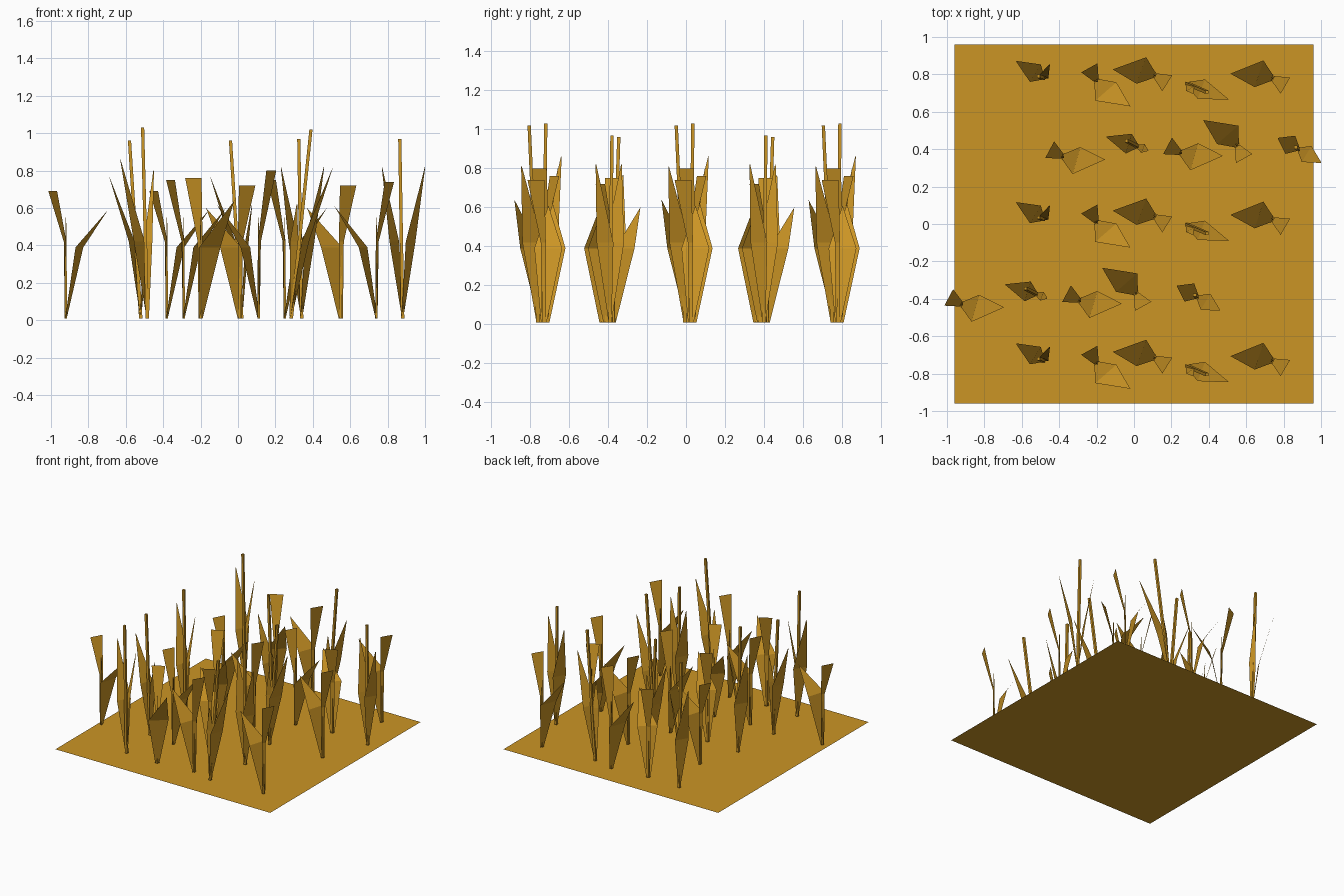
import bpy, math
from mathutils import Vector

if "Cube" in bpy.data.objects:
    bpy.data.objects.remove(bpy.data.objects["Cube"])

straw = bpy.data.materials.new("straw_ochre")
straw.diffuse_color = (0.60, 0.30, 0.018, 1)
straw.use_nodes = True
straw.node_tree.nodes["Principled BSDF"].inputs["Base Color"].default_value = straw.diffuse_color


def make(name, verts, faces):
    me = bpy.data.meshes.new(name)
    me.from_pydata(verts, [], faces)
    me.materials.append(straw)
    ob = bpy.data.objects.new(name, me)
    bpy.context.collection.objects.link(ob)
    return ob


def blade(V, F, angle, stations):
    """Folded leaf: stations are (outward, height, width) along a heading."""
    a = math.radians(angle)
    d, s = Vector((math.cos(a), math.sin(a), 0)), Vector((-math.sin(a), math.cos(a), 0))
    i = len(V)
    for out, z, w in stations:
        c = d * out + Vector((0, 0, z))
        V += [c + s * w / 2, c - s * w / 2]
    for k in range(len(stations) - 1):
        j = i + 2 * k
        F.append((j, j + 1, j + 3, j + 2))


def stalk(V, F, top, r0, r1, n=4):
    """Thin leaning prism."""
    i = len(V)
    for c, r in ((Vector((0, 0, 0.01)), r0), (Vector(top), r1)):
        for k in range(n):
            a = 2 * math.pi * (k + 0.5) / n
            V.append(c + Vector((r * math.cos(a), r * math.sin(a), 0)))
    for k in range(n):
        m = (k + 1) % n
        F.append((i + k, i + m, i + n + m, i + n + k))
    F.append(tuple(i + n + k for k in range(n)))


def leafy(x, y, rot, tip=0.59, blunt=0.70):
    """Short plant: one bent pointed leaf and one flared leaf opposite."""
    V, F = [], []
    blade(V, F, rot - 12, [(0, 0.01, 0.03), (0.075, 0.39, 0.15)])
    # upper half of the pointed leaf shares the fold edge
    a = math.radians(rot)
    V.append(Vector((0.226 * math.cos(a), 0.226 * math.sin(a), tip)))
    F.append((2, 3, 4))
    blade(V, F, rot + 156, [(0, 0.01, 0.025), (0.005, 0.42, 0.03), (0.08, blunt, 0.1)])
    stalk(V, F, (0, 0, 0.55), 0.010, 0.002)
    return V, F, x, y


def tall(x, y, top, leaves):
    """Tall plant: leaning stalk and steep pointed leaves (angle, mid, width, out, z)."""
    V, F = [], []
    stalk(V, F, top, 0.013, 0.012)
    for ang, mid, w, out, z in leaves:
        blade(V, F, ang, [(0, 0.02, 0.02), (mid, 0.42, w), (out, z, 0.004)])
    return V, F, x, y


odd_row = [
    tall(-0.485, 0.025, (-0.025, 0.01, 1.03), [(148, 0.05, 0.11, 0.17, 0.86), (65, 0.01, 0.05, 0.08, 0.8)]),
    leafy(-0.20, 0.01, -37, 0.64, 0.76),
    leafy(0.11, 0.04, 172, 0.62, 0.80),
    tall(0.285, -0.005, (0.105, -0.045, 1.02), [(-21, 0.08, 0.11, 0.235, 0.81), (-60, 0.03, 0.05, 0.06, 0.62)]),
    leafy(0.74, 0.025, 174, 0.61, 0.74),
]
even_row = [
    leafy(-0.38, 0.36, -4, 0.59, 0.69),
    tall(0.02, 0.415, (-0.06, 0.03, 0.96), [(163, 0.05, 0.11, 0.175, 0.765), (-22, 0.03, 0.05, 0.06, 0.62)]),
    leafy(0.25, 0.38, -4, 0.60, 0.75),
    leafy(0.55, 0.42, 143, 0.60, 0.72),
    tall(0.88, 0.40, (-0.015, 0.01, 0.97), [(-31, 0.05, 0.10, 0.14, 0.82), (152, 0.05, 0.11, 0.125, 0.82)]),
]

# Field plot
h = 0.96
make("field_ground", [(-h, -h, 0), (h, -h, 0), (h, h, 0), (-h, h, 0)], [(0, 1, 2, 3)])

# Crop rows: three alike, two staggered
for row, offsets, label in (
        (odd_row, [(0, 0.755), (0, 0), (0, -0.755)], "crop_plant"),
        (even_row, [(0, 0), (-0.54, -0.79)], "staggered_crop_plant")):
    for dx, dy in offsets:
        for V, F, x, y in row:
            ob = make(label, V, F)
            ob.location = (x + dx, y + dy, 0)
